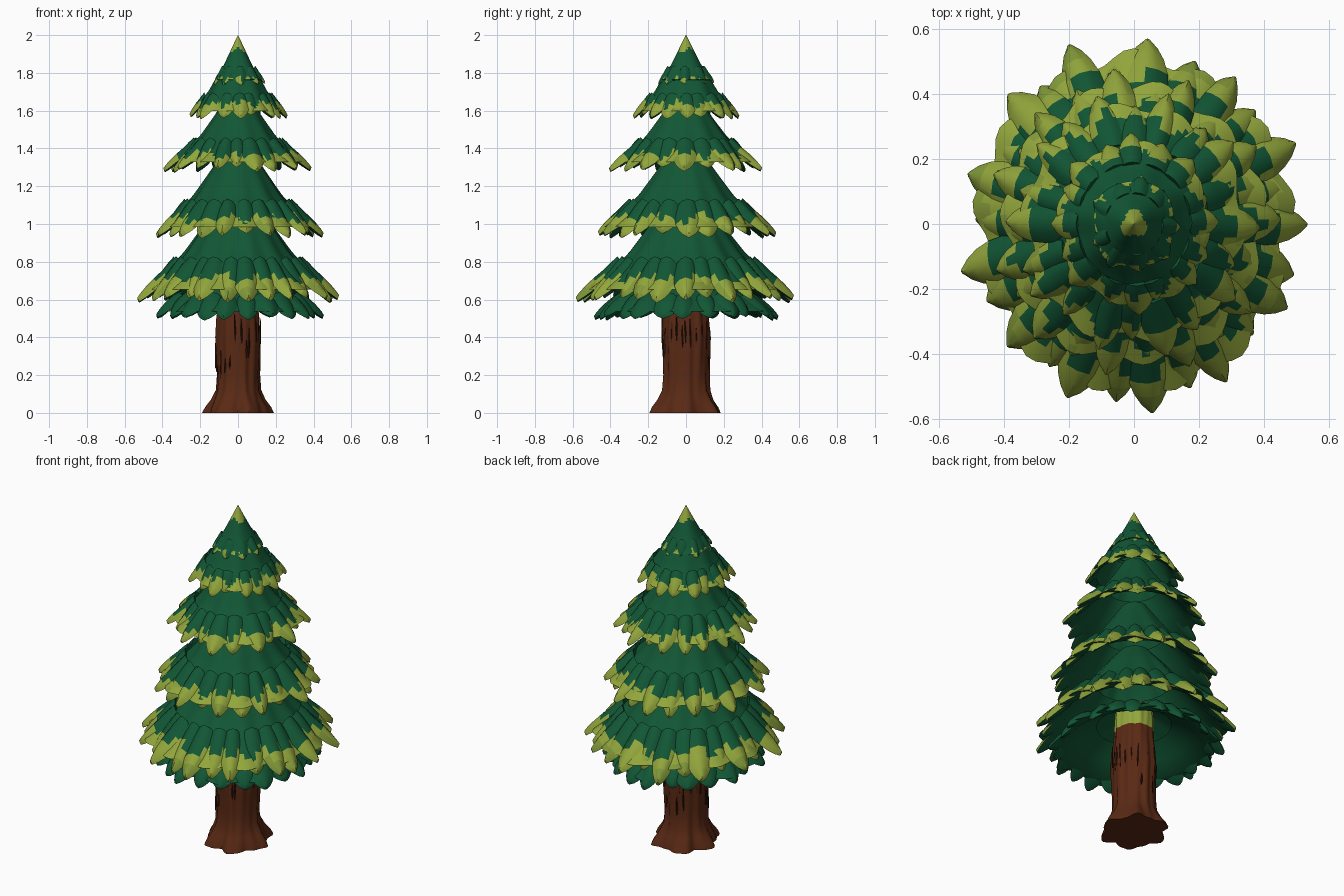
import bpy, bmesh, math, random
from math import sin, cos, pi, tau

random.seed(7)
if "Cube" in bpy.data.objects:
    bpy.data.objects.remove(bpy.data.objects["Cube"])


def material(name, rgb):
    m = bpy.data.materials.new(name)
    m.use_nodes = True
    m.diffuse_color = (*rgb, 1)
    bsdf = m.node_tree.nodes["Principled BSDF"]
    bsdf.inputs["Base Color"].default_value = (*rgb, 1)
    bsdf.inputs["Roughness"].default_value = 0.9
    return m


GREEN = material("deep green", (0.006, 0.095, 0.036))
LIME = material("lime green", (0.29, 0.38, 0.045))
OLIVE = material("olive green", (0.22, 0.31, 0.04))
BARK = material("bark brown", (0.10, 0.022, 0.007))
GROOVE = material("bark groove", (0.03, 0.007, 0.003))


def finish(bm, name, mats, angle):
    bmesh.ops.recalc_face_normals(bm, faces=bm.faces)
    me = bpy.data.meshes.new(name)
    bm.to_mesh(me)
    bm.free()
    for m in mats:
        me.materials.append(m)
    ob = bpy.data.objects.new(name, me)
    bpy.context.collection.objects.link(ob)
    bpy.ops.object.select_all(action="DESELECT")
    ob.select_set(True)
    bpy.context.view_layer.objects.active = ob
    bpy.ops.object.shade_smooth_by_angle(angle=math.radians(angle))
    return ob


def along(profile, t):
    """Point (r, z) at fraction t of a profile."""
    f = min(max(t, 0), 1) * (len(profile) - 1)
    i = min(int(f), len(profile) - 2)
    (r0, z0), (r1, z1) = profile[i], profile[i + 1]
    k = f - i
    return r0 + (r1 - r0) * k, z0 + (z1 - z0) * k


def bridge(bm, a, b):
    n = len(a)
    return [bm.faces.new((a[i], a[(i + 1) % n], b[(i + 1) % n], b[i])) for i in range(n)]


def place(bm, r, ang, z, side=0.0):
    x = r * cos(ang) - side * sin(ang)
    y = r * sin(ang) + side * cos(ang)
    return bm.verts.new((x * 0.97, y * 1.04, z))


# Colour rule: ragged lime band below a wavy height
def patch(face, line, phase, tip=None):
    c = face.calc_center_median()
    a = math.atan2(c.y, c.x)
    edge = line + 0.012 * sin(9 * a + phase) + 0.012 * sin(17 * a + 2 * phase)
    edge += random.uniform(-0.006, 0.006)
    if tip and c.z > tip + 0.012 * sin(3 * a):
        return 1
    if c.z < edge - 0.045 and sin(7 * a + 3 * phase) > 0.3:
        return 2
    return 1 if c.z < edge else 0


# One drooping, pointed leaf with an arched back
LEAF = [(0.0, 0.75), (0.2, 0.95), (0.4, 1.0), (0.6, 0.95), (0.78, 0.75), (0.92, 0.45), (1.0, 0.16)]


def leaf(bm, profile, ang, start, end, width, thick, drop):
    rings, tops = [], []
    for s, w in LEAF:
        r, z = along(profile, start + (end - start) * s)
        z -= drop * s
        hw = width * w / 2
        h = thick * (0.35 + 0.65 * min(1, w))
        shape = [(-1, -0.2), (-0.55, 0.5), (0, 0.8), (0.55, 0.5), (1, -0.2), (0, -0.5)]
        rings.append([place(bm, r + 0.4 * h * v, ang, z + h * v, hw * u) for u, v in shape])
    for a, b in zip(rings, rings[1:]):
        tops += bridge(bm, a, b)[:4]
    tops.append(bm.faces.new(rings[-1]))
    bm.faces.new(rings[0][::-1])
    return tops


def tier(name, profile, leaves, line, width, thick, tip=None):
    bm = bmesh.new()
    cols, rows, phase = 96, 22, random.uniform(0, tau)
    # Skirt surface, folded softly towards the rim
    painted, prev = [], None
    for j in range(rows + 1):
        t = 0.88 * j / rows
        r, z = along(profile, t)
        ring = []
        for i in range(cols):
            a = tau * i / cols
            fold = 1 + 0.05 * t * sin(leaves * 0.5 // 1 * a + phase) + 0.02 * t * sin(5 * a)
            ring.append(place(bm, max(r * fold, 0.001), a, z))
        if prev:
            painted += bridge(bm, prev, ring)
        prev = ring
    # Dark hollow underside
    for k in (0.9, 0.65, 0.35):
        r, z = along(profile, 0.88 * k)
        ring = [place(bm, r * 0.96, tau * i / cols, z - 0.025) for i in range(cols)]
        bridge(bm, prev, ring)
        prev = ring
    # Alternating long and short leaves round the rim
    for i in range(leaves):
        long = i % 2 == 0
        a = tau * (i + random.uniform(-0.2, 0.2)) / leaves
        end = random.uniform(0.95, 1.0) if long else random.uniform(0.86, 0.94)
        painted += leaf(bm, profile, a, 0.6, end, width * random.uniform(0.85, 1.15),
                        thick, 0.0 if long else thick * 0.7)
    for f in painted:
        f.material_index = patch(f, line, phase, tip)
    return finish(bm, name, (GREEN, LIME, OLIVE), 50)


# Foliage tiers, bottom to top
tier("under_skirt", [(0.09, 0.75), (0.22, 0.68), (0.35, 0.60), (0.47, 0.50)], 22, 0, 0.13, 0.035)
tier("bottom_tier", [(0.08, 1.12), (0.19, 0.99), (0.29, 0.85), (0.41, 0.72), (0.565, 0.59)],
     26, 0.715, 0.135, 0.045)
tier("lower_tier", [(0.07, 1.40), (0.15, 1.28), (0.24, 1.15), (0.34, 1.04), (0.47, 0.93)],
     22, 1.03, 0.125, 0.042)
tier("middle_tier", [(0.06, 1.68), (0.13, 1.57), (0.20, 1.47), (0.28, 1.38), (0.405, 1.28)],
     20, 1.365, 0.11, 0.036)
tier("upper_tier", [(0.05, 1.88), (0.11, 1.79), (0.16, 1.70), (0.20, 1.64), (0.27, 1.56)],
     16, 1.635, 0.095, 0.03)
tier("crown", [(0.001, 2.0), (0.04, 1.92), (0.075, 1.85), (0.11, 1.79), (0.15, 1.74)],
     9, 1.765, 0.06, 0.018, tip=1.92)


# Trunk with bark ridges and flared roots
def trunk():
    bm = bmesh.new()
    cols = 60
    shape = [(0.175, 0.0), (0.165, 0.03), (0.14, 0.07), (0.12, 0.12), (0.115, 0.2), (0.118, 0.3),
             (0.122, 0.4), (0.115, 0.5), (0.107, 0.56), (0.105, 0.62), (0.105, 0.68), (0.10, 0.76)]
    rings = []
    for r, z in shape:
        flare = max(0, 1 - z / 0.14)
        ring = []
        for i in range(cols):
            a = tau * i / cols
            bark = 0.03 * sin(9 * a + 5 * z) + 0.03 * sin(14 * a - 4 * z + 1)
            root = 0.10 * flare * cos(6 * a + 0.4)
            ring.append(place(bm, r * (1 + bark + root), a, z))
        rings.append(ring)
    bm.faces.new(rings[0][::-1])
    bm.faces.new(rings[-1])
    for a, b in zip(rings, rings[1:]):
        for f in bridge(bm, a, b):
            f.material_index = 1 if f.calc_center_median().z > 0.62 else 0
    finish(bm, "trunk", (BARK, LIME), 45)


trunk()

# Thin dark bark cracks
bm = bmesh.new()
for i in range(26):
    a = tau * i / 26 + random.uniform(-0.08, 0.08)
    z0 = random.uniform(0.13, 0.38)
    length = random.uniform(0.06, 0.16)
    rows = []
    for s, w in ((0, 0.001), (0.35, 0.006), (0.7, 0.004), (1, 0.001)):
        z = z0 + length * s
        b = a + 0.05 * sin(6 * z + i)
        rows.append([place(bm, 0.122, b, z, w), place(bm, 0.125, b, z), place(bm, 0.122, b, z, -w)])
    for p, q in zip(rows, rows[1:]):
        bridge(bm, p, q)
finish(bm, "bark_cracks", (GROOVE,), 30)
